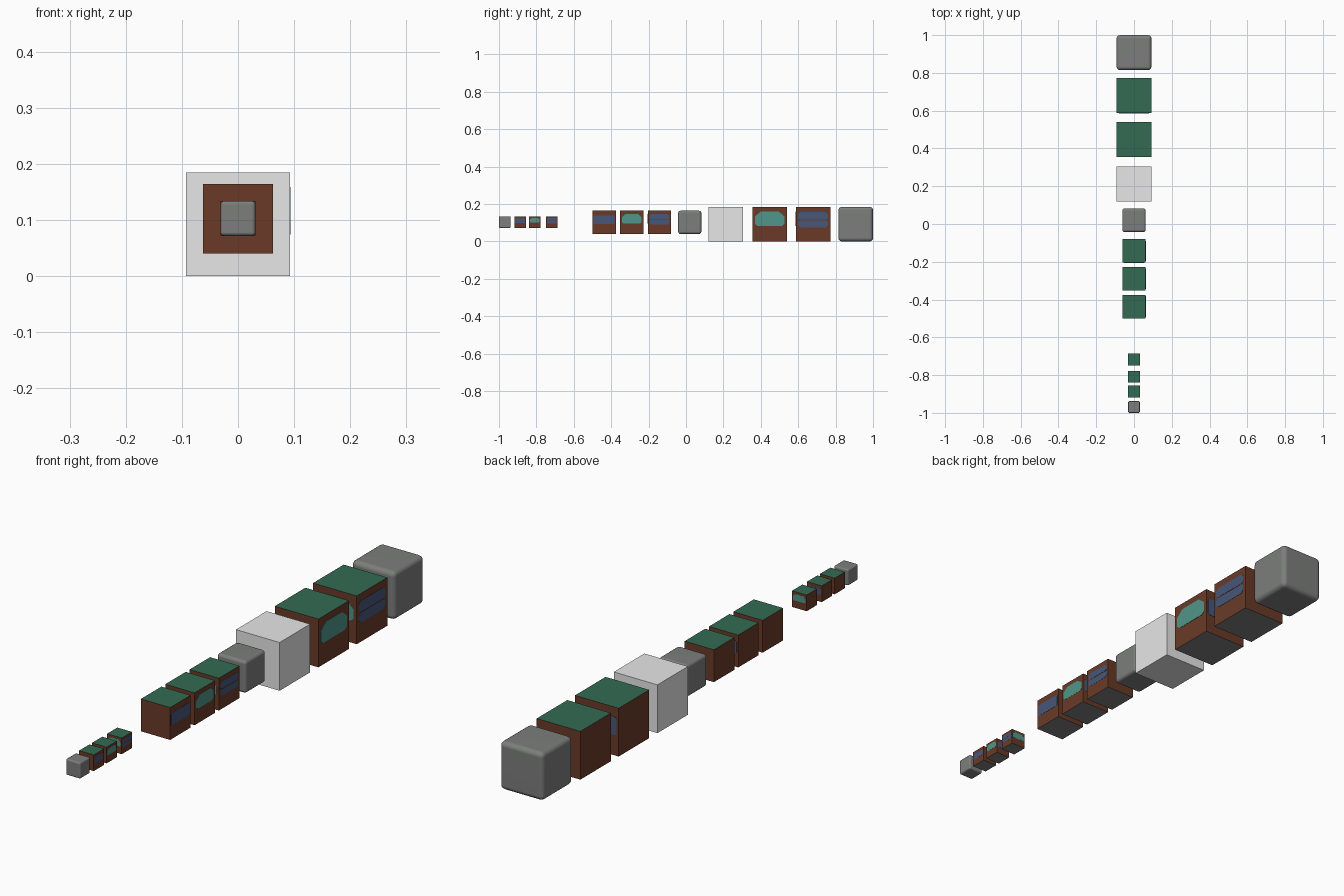
import bpy, bmesh, math
from mathutils import Matrix, Vector

if "Cube" in bpy.data.objects:
    bpy.data.objects.remove(bpy.data.objects["Cube"])

def mat(name, r, g, b):
    m = bpy.data.materials.new(name)
    lin = [((c / 255 + 0.055) / 1.055) ** 2.4 for c in (r, g, b)]
    m.diffuse_color = (*lin, 1)
    m.use_nodes = True
    m.node_tree.nodes["Principled BSDF"].inputs["Base Color"].default_value = m.diffuse_color
    return m

BROWN = mat("brown_sides", 106, 58, 39)
GREEN = mat("green_top", 51, 106, 83)
GREY = mat("mid_grey", 124, 126, 124)
LIGHT = mat("light_grey", 231, 231, 231)
TEAL = mat("teal_panel", 80, 150, 138)
BLUE = mat("blue_panel", 71, 87, 122)

ZC = {0.185: 0.0925, 0.124: 0.102, 0.062: 0.103}   # centre height for each size

def finish(bm, name, mats):
    me = bpy.data.meshes.new(name)
    bm.to_mesh(me)
    bm.free()
    for m in mats:
        me.materials.append(m)
    ob = bpy.data.objects.new(name, me)
    bpy.context.collection.objects.link(ob)
    return ob

def cube(name, y, s, mats):
    bm = bmesh.new()
    bmesh.ops.create_cube(bm, size=s)
    bm.normal_update()
    # sides, top and bottom take their own colour
    if len(mats) == 3:
        for f in bm.faces:
            f.material_index = 1 if f.normal.z > 0.5 else 2 if f.normal.z < -0.5 else 0
    ob = finish(bm, name, mats)
    ob.location = (0, y, ZC[s])
    return ob

def rounded_cube(name, y, s):
    ob = cube(name, y, s, [GREY])
    b = ob.modifiers.new("round", 'BEVEL')
    b.width, b.segments = s * 0.1, 4
    for p in ob.data.polygons:
        p.use_smooth = True
    w = ob.modifiers.new("normals", 'WEIGHTED_NORMAL')
    w.keep_sharp = True

def panel(name, y, s, side, m, half, v0, v1, cut_top, cut_low):
    """Thin plate with clipped corners on the +x, +y or -y side."""
    def corner(sx, v, sv, c):
        pts = [(sx * half, v - sv * c), (sx * (half - c * 1.2), v)]
        return pts if c else [(sx * half, v)]
    pts = (corner(1, v1, 1, cut_top) + corner(-1, v1, 1, cut_top)[::-1]
           + corner(-1, v0, -1, cut_low) + corner(1, v0, -1, cut_low)[::-1])
    bm = bmesh.new()
    f = bm.faces.new([bm.verts.new((0.5 * s, u * s, (v - 0.5) * s)) for u, v in pts])
    ext = bmesh.ops.extrude_face_region(bm, geom=[f])
    verts = [g for g in ext["geom"] if isinstance(g, bmesh.types.BMVert)]
    bmesh.ops.translate(bm, verts=verts, vec=(s * 0.006, 0, 0))
    bmesh.ops.recalc_face_normals(bm, faces=bm.faces)
    ang = {"+x": 0, "+y": math.pi / 2, "-y": -math.pi / 2}[side]
    bmesh.ops.transform(bm, matrix=Matrix.Rotation(ang, 4, 'Z'), verts=bm.verts)
    finish(bm, name, [m]).location = (0, y, ZC[s])

def teal(name, y, s, side):
    panel(name + "_teal_panel", y, s, side, TEAL, 0.43, 0.45, 0.86, 0.14, 0.06)

def band(name, y, s, side):
    panel(name + "_blue_band", y, s, side, BLUE, 0.45, 0.42, 0.80, 0.03, 0.03)

def bars(name, y, s, side):
    panel(name + "_blue_upper_bar", y, s, side, BLUE, 0.43, 0.63, 0.85, 0.06, 0.04)
    panel(name + "_blue_lower_bar", y, s, side, BLUE, 0.43, 0.40, 0.61, 0.04, 0.06)

# plain cubes
rounded_cube("rear_grey_block", 0.9075, 0.185)
rounded_cube("middle_grey_block", 0.020, 0.124)
rounded_cube("front_grey_block", -0.969, 0.062)
cube("light_block", 0.2125, 0.185, [LIGHT])

# brown cubes with green tops and coloured panels
S, T, D = "band", "teal", "bars"
for name, y, s, kind in [
        ("large_block_b", 0.6795, 0.185, D), ("large_block_a", 0.4475, 0.185, T),
        ("medium_block_c", -0.1425, 0.124, D), ("medium_block_b", -0.290, 0.124, T),
        ("medium_block_a", -0.4375, 0.124, S),
        ("small_block_c", -0.7175, 0.062, D), ("small_block_b", -0.809, 0.062, T),
        ("small_block_a", -0.887, 0.062, S)]:
    cube(name, y, s, [BROWN, GREEN, GREY])
    if kind == S:
        band(name, y, s, "+x")
    elif kind == T:
        teal(name, y, s, "+x")
        band(name + "_back", y, s, "+y")
    else:
        bars(name, y, s, "+x")
        # the rearmost small block shows its teal panel on the back
        teal(name + "_front", y, s, "-y")
        if s == 0.062:
            teal(name + "_back", y, s, "+y")
